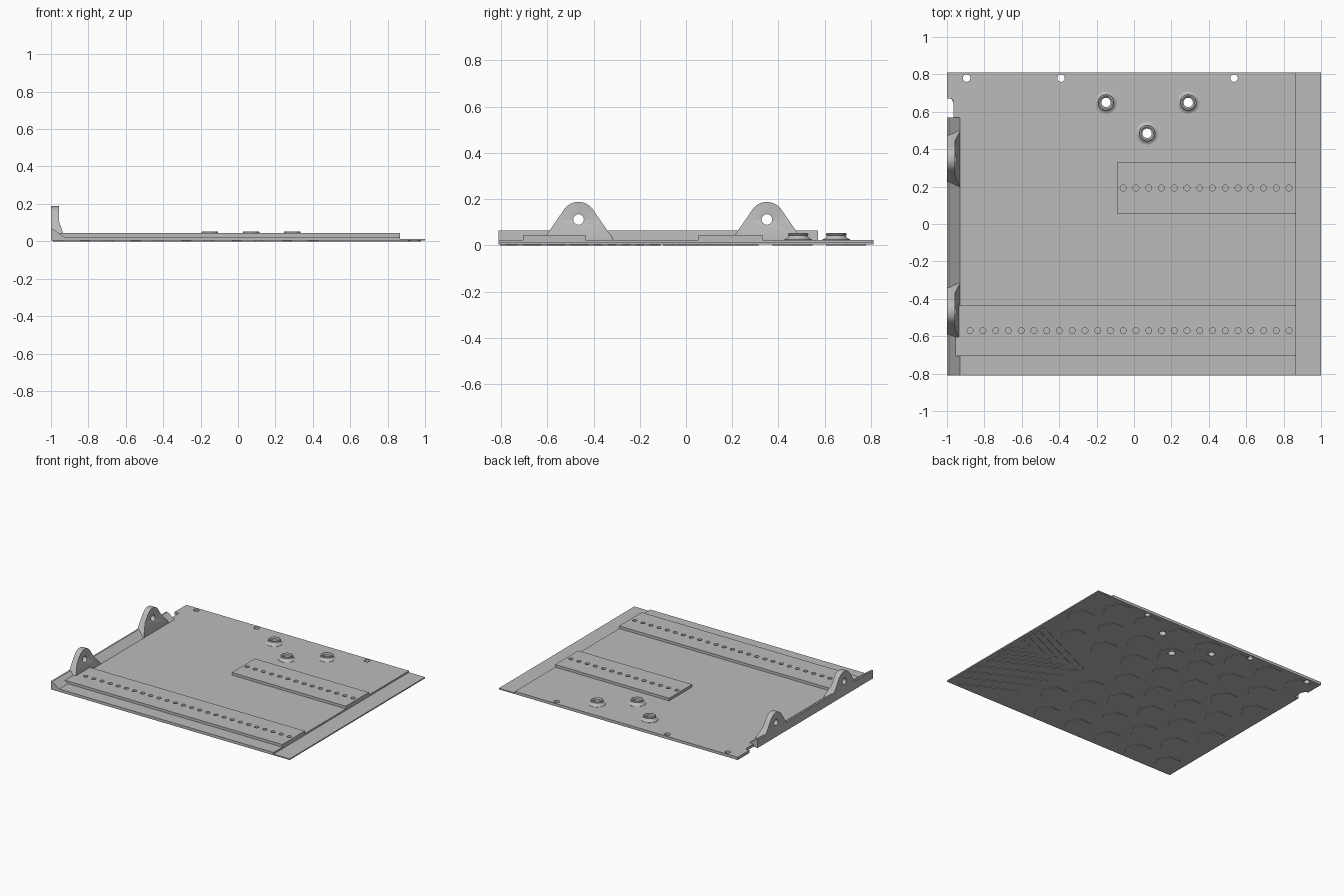
import bpy, bmesh, math
from mathutils import Matrix, Vector

cube = bpy.data.objects.get("Cube")
if cube:
    bpy.data.objects.remove(cube, do_unlink=True)

grey = bpy.data.materials.new("plain grey")
grey.use_nodes = True
grey.diffuse_color = (0.5, 0.5, 0.5, 1)
grey.node_tree.nodes["Principled BSDF"].inputs["Base Color"].default_value = grey.diffuse_color


def make(name, bm):
    bmesh.ops.recalc_face_normals(bm, faces=bm.faces)
    mesh = bpy.data.meshes.new(name)
    bm.to_mesh(mesh)
    bm.free()
    mesh.materials.append(grey)
    obj = bpy.data.objects.new(name, mesh)
    bpy.context.collection.objects.link(obj)
    return obj


def prism(bm, outline, lo, hi, axis="z"):
    """Extrude a 2D outline along an axis."""
    place = {"x": lambda p, h: (h, p[0], p[1]),
             "y": lambda p, h: (p[0], h, p[1]),
             "z": lambda p, h: (p[0], p[1], h)}[axis]
    a = [bm.verts.new(place(p, lo)) for p in outline]
    b = [bm.verts.new(place(p, hi)) for p in outline]
    bm.faces.new(a)
    bm.faces.new(b[::-1])
    for i in range(len(a)):
        j = (i + 1) % len(a)
        bm.faces.new((a[i], a[j], b[j], b[i]))


def ring(cx, cy, r, n, start=0, sweep=2 * math.pi, closed=True):
    steps = n if closed else n - 1
    return [(cx + r * math.cos(start + sweep * i / steps),
             cy + r * math.sin(start + sweep * i / steps)) for i in range(n)]


def rect(x0, x1, y0, y1):
    return [(x0, y0), (x1, y0), (x1, y1), (x0, y1)]


def combine(obj, bm, operation="DIFFERENCE"):
    """Apply a boolean with a temporary cutter."""
    cutter = make("cutter", bm)
    cutter.hide_render = True
    mod = obj.modifiers.new("cut", "BOOLEAN")
    mod.operation, mod.solver, mod.object = operation, "EXACT", cutter
    bpy.context.view_layer.update()
    graph = bpy.context.evaluated_depsgraph_get()
    mesh = bpy.data.meshes.new_from_object(obj.evaluated_get(graph))
    obj.modifiers.clear()
    obj.data = mesh
    bpy.data.objects.remove(cutter, do_unlink=True)


def smooth(obj):
    bpy.ops.object.select_all(action="DESELECT")
    obj.select_set(True)
    bpy.context.view_layer.objects.active = obj
    bpy.ops.object.shade_smooth_by_angle(angle=math.radians(30))


SKIN, MID, TOP = 0.003, 0.012, 0.024
W, D, STEP = 1.0, 0.81, 0.865
bosses = [(-0.15, 0.65), (0.29, 0.65), (0.07, 0.485)]
bolts = [(-0.895, 0.78), (-0.39, 0.78), (0.535, 0.78)]


def drill():
    bm = bmesh.new()
    for x, y in bosses:
        prism(bm, ring(x, y, 0.025, 24), -0.1, 0.1)
    for x, y in bolts:
        prism(bm, ring(x, y, 0.02, 24), -0.1, 0.1)
    return bm


# Stepped floor plate with a thin lip along the left edge
bm = bmesh.new()
prism(bm, [(-W, SKIN), (W, SKIN), (W, MID), (STEP, MID), (STEP, TOP), (-W, TOP)], -D, D, "y")
plate = make("floor_plate", bm)
combine(plate, drill())
bm = bmesh.new()
prism(bm, [(-1.1, 0.57), (-0.965, 0.57), (-0.965, 0.66), (-0.975, 0.67), (-1.1, 0.67)], -0.1, 0.1)
combine(plate, bm)

# Raised hexagon tread under the plate, leaving one corner free
bm = bmesh.new()
rows, pitch, radius = 7, 0.27, 0.1
for row in range(rows):
    y = -0.7 + row * 0.232
    for col in range(8):
        x = -0.89 + col * pitch + (row % 2) * pitch / 2
        in_corner = y < 0.34 - (1 - x) * 0.46 and x > 0.24 + (-0.1 - y) * 0.3
        if x + radius < W and not in_corner:
            prism(bm, ring(x, y, radius, 6), 0, 0.004)
tread = make("hexagon_tread", bm)
combine(tread, drill())


# Chevron ribs in the free corner
def rib(bm, start, end):
    a, b = Vector(start), Vector(end)
    side = (b - a).normalized().orthogonal() * 0.016
    prism(bm, [a + side, b + side, b - side, a - side], 0, 0.004)


bm = bmesh.new()
for k in range(5):
    x = 0.4 + 0.12 * k
    reach = 0.97 - x
    rib(bm, (x, -0.085), (0.97, -0.085 + reach * 0.46))
    rib(bm, (x, -0.125), (0.97, -0.125 - reach * 0.5))
for k in range(1, 5):
    x, y = 0.4 + 0.036 * k, -0.125 - 0.12 * k
    run = min(0.97 - x, (y + 0.79) * 2)
    rib(bm, (x, y), (x + run, y - run * 0.5))
make("chevron_ribs", bm)


# Mounting strips with a row of blind holes
def strip(name, x0, y0, y1, first, count):
    bm = bmesh.new()
    prism(bm, rect(x0, STEP, y0, y1), TOP - 0.004, 0.044)
    obj = make(name, bm)
    bm = bmesh.new()
    for i in range(count):
        prism(bm, ring(first + i * 0.0682, (y0 + y1) / 2, 0.016, 16), 0.026, 0.1)
    combine(obj, bm)


strip("long_strip", -0.955, -0.705, -0.435, -0.876, 26)
strip("short_strip", -0.09, 0.055, 0.33, -0.058, 14)

# Flared round bosses
profile = [(0.025, 0.02), (0.06, 0.02), (0.06, 0.026), (0.05, 0.03), (0.043, 0.036),
           (0.04, 0.042), (0.044, 0.044), (0.044, 0.05), (0.041, 0.053),
           (0.034, 0.053), (0.025, 0.046)]
for i, (x, y) in enumerate(bosses):
    bm = bmesh.new()
    verts = [bm.verts.new((r, 0, z)) for r, z in profile]
    edges = [bm.edges.new((verts[j - 1], verts[j])) for j in range(len(verts))]
    bmesh.ops.spin(bm, geom=verts + edges, cent=(0, 0, 0), axis=(0, 0, 1),
                   angle=2 * math.pi, steps=32, use_merge=True)
    bmesh.ops.remove_doubles(bm, verts=bm.verts, dist=1e-5)
    bmesh.ops.transform(bm, matrix=Matrix.Translation((x, y, 0)), verts=bm.verts)
    smooth(make(f"boss_{i + 1}", bm))

# Sloped side rail
bm = bmesh.new()
prism(bm, [(-W, SKIN), (-0.93, SKIN), (-0.93, TOP), (-0.988, 0.065), (-W, 0.065)], -D, 0.57, "y")
make("side_rail", bm)

# Hinge lugs: rounded tab trimmed to a flared section, with a pin hole
for name, y in (("front_lug", -0.465), ("back_lug", 0.35)):
    arc = ring(y, 0.112, 0.076, 25, math.radians(34), math.radians(112), closed=False)
    bm = bmesh.new()
    prism(bm, [(y - 0.15, 0.01), (y + 0.15, 0.01), (y + 0.15, 0.028)] + arc
          + [(y - 0.15, 0.028)], -1.05, -0.9, "x")
    lug = make(name, bm)
    bm = bmesh.new()
    prism(bm, [(-W, 0), (-0.93, 0), (-0.93, 0.03), (-0.958, 0.11), (-0.958, 0.25), (-W, 0.25)],
          y - 0.3, y + 0.3, "y")
    combine(lug, bm, "INTERSECT")
    bm = bmesh.new()
    prism(bm, ring(y, 0.112, 0.023, 24), -1.1, -0.8, "x")
    combine(lug, bm)
    smooth(lug)
